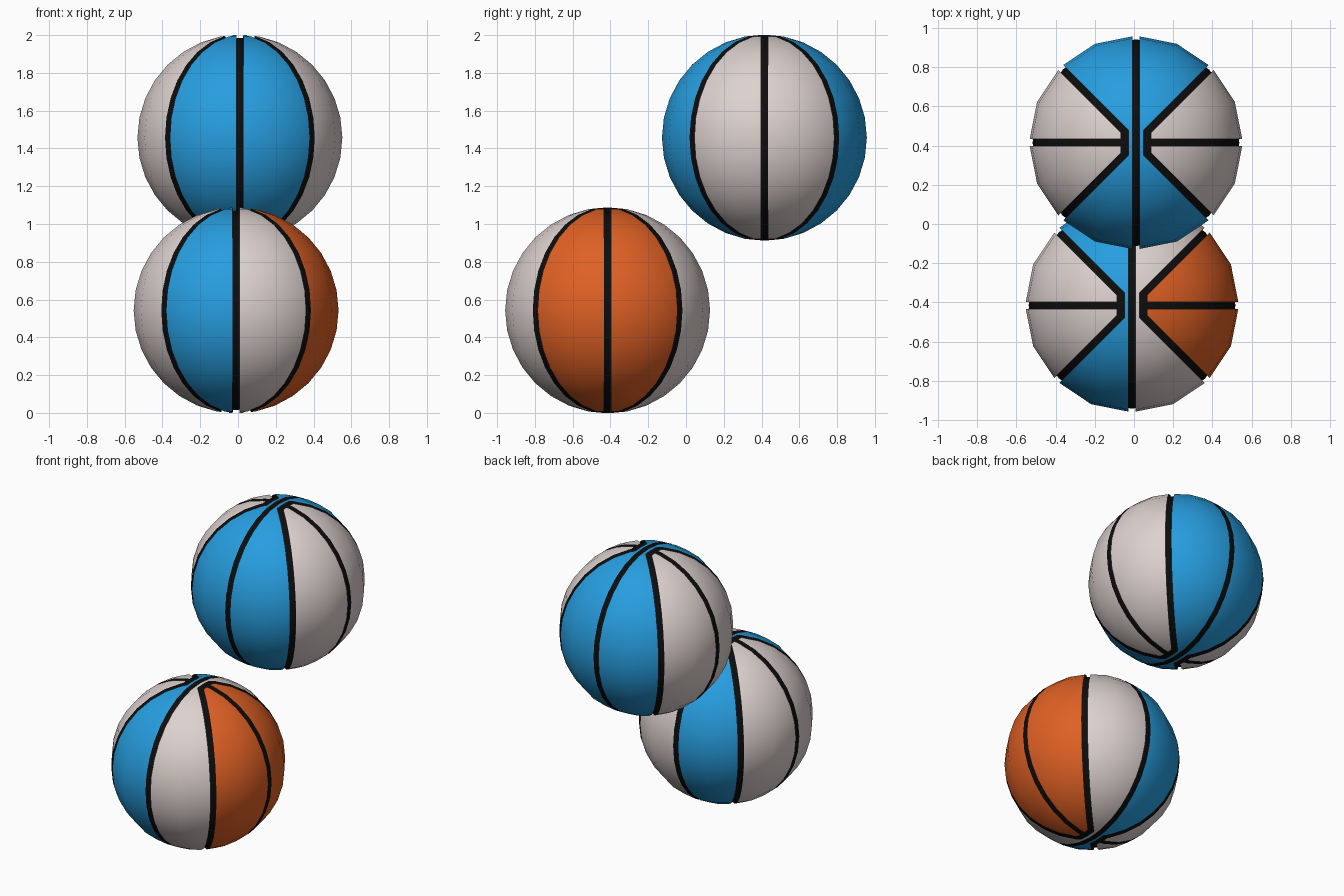
import bpy, bmesh, math
from mathutils import Vector

if "Cube" in bpy.data.objects:
    bpy.data.objects.remove(bpy.data.objects["Cube"])

R = 0.546        # ball radius
HW = 0.018       # half width of a seam
DEPTH = 0.967    # seam floor radius relative to the ball
STRIP = 0.038    # inner edge of the polar strip
SIDE = 0.078     # where the side panels begin near the pole
DIAG = HW * math.sqrt(2)


def material(name, rgb):
    m = bpy.data.materials.new(name)
    m.diffuse_color = (*rgb, 1)
    m.use_nodes = True
    m.node_tree.nodes["Principled BSDF"].inputs["Base Color"].default_value = m.diffuse_color
    return m


MATS = [material("black_seam", (0.004, 0.004, 0.004)),
        material("warm_white", (0.72, 0.64, 0.62)),
        material("blue", (0.02, 0.34, 0.74)),
        material("orange", (0.74, 0.118, 0.018))]
BLACK, WHITE, BLUE, ORANGE = range(4)


def panel_colour(p, front_left, front_right, right):
    """Seam or panel colour for a point on the ball."""
    x, y = abs(p.x), abs(p.y)
    if x > HW and (x < STRIP or y - x > DIAG):
        return front_left if p.x < 0 else front_right
    if x > SIDE and y > HW and x - y > DIAG:
        return WHITE if p.x < 0 else right
    return BLACK


def make_ball(name, centre, colours):
    bm = bmesh.new()
    bmesh.ops.create_uvsphere(bm, u_segments=16, v_segments=16, radius=R)
    # cut along both edges of every seam
    cuts = [((1, 0, 0), d) for d in (HW, STRIP, SIDE)]
    cuts += [((0, 1, 0), HW), ((1, 1, 0), HW), ((1, -1, 0), HW)]
    for normal, dist in cuts:
        n = Vector(normal).normalized()
        for s in (-1, 1):
            bmesh.ops.bisect_plane(bm, geom=bm.verts[:] + bm.edges[:] + bm.faces[:],
                                   dist=1e-6, plane_co=n * dist * s, plane_no=n)
    # colour the panels
    for f in bm.faces:
        f.smooth = True
        f.material_index = panel_colour(f.calc_center_median(), *colours)
    # sink the seams and close them with side walls
    seams = [f for f in bm.faces if f.material_index == BLACK]
    bmesh.ops.split(bm, geom=seams)
    for v in {v for f in bm.faces if f.material_index == BLACK for v in f.verts}:
        v.co *= DEPTH
    rims = [e for e in bm.edges if e.is_boundary and e.link_faces[0].material_index != BLACK]
    walls = bmesh.ops.extrude_edge_only(bm, edges=rims)["geom"]
    for g in walls:
        if isinstance(g, bmesh.types.BMVert):
            g.co *= DEPTH
        elif isinstance(g, bmesh.types.BMFace):
            g.material_index = BLACK
            g.smooth = True
    bmesh.ops.remove_doubles(bm, verts=bm.verts[:], dist=1e-5)
    bmesh.ops.recalc_face_normals(bm, faces=bm.faces[:])

    me = bpy.data.meshes.new(name)
    bm.to_mesh(me)
    bm.free()
    for m in MATS:
        me.materials.append(m)
    # radial normals keep the panels evenly round
    me.normals_split_custom_set_from_vertices([v.co.normalized() for v in me.vertices])
    ob = bpy.data.objects.new(name, me)
    ob.location = centre
    bpy.context.collection.objects.link(ob)


make_ball("upper_ball", (0.01, 0.415, 1.457), (BLUE, BLUE, WHITE))
make_ball("lower_ball", (-0.01, -0.415, 0.543), (BLUE, WHITE, ORANGE))
